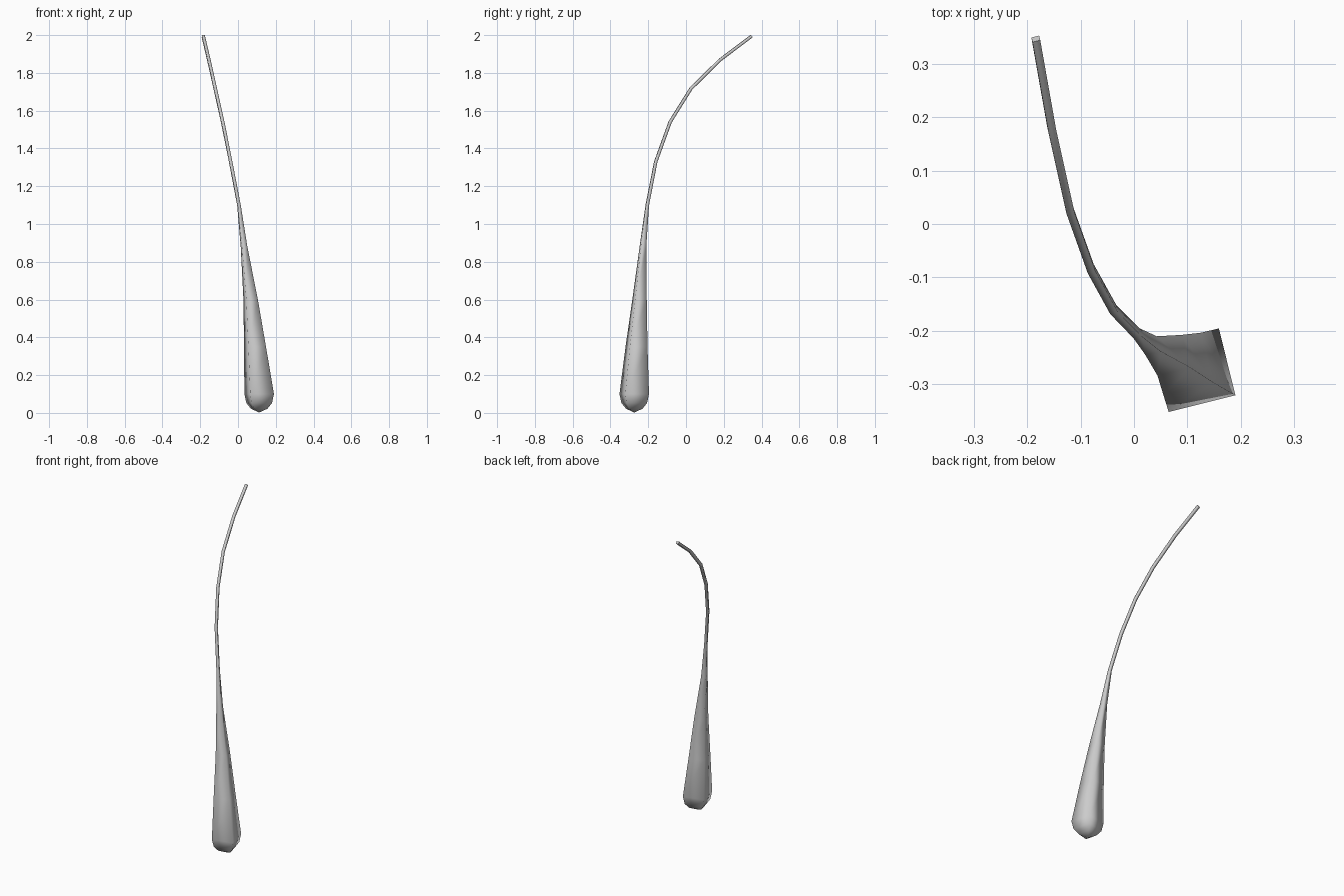
import bpy, bmesh, math
from mathutils import Vector

if "Cube" in bpy.data.objects:
    bpy.data.objects.remove(bpy.data.objects["Cube"])

# Centre path and half side of the square section, bottom to tip: x, y, z, s
stations = [
    (0.112, -0.274, 0.022, 0.036),
    (0.112, -0.274, 0.052, 0.056),
    (0.112, -0.274, 0.100, 0.0645),
    (0.090, -0.262, 0.350, 0.0480),
    (0.067, -0.246, 0.600, 0.0315),
    (0.032, -0.228, 0.880, 0.0145),
    (0.005, -0.205, 1.100, 0.0078),
    (-0.039, -0.160, 1.330, 0.0075),
    (-0.081, -0.084, 1.540, 0.0075),
    (-0.120, 0.025, 1.715, 0.0075),
    (-0.154, 0.178, 1.867, 0.0075),
    (-0.184, 0.347, 1.994, 0.0075),
]
turn = math.radians(14)
side = Vector((math.cos(turn), math.sin(turn), 0))
pts = [Vector(p[:3]) for p in stations]

bm = bmesh.new()
rings = []
for i, p in enumerate(pts):
    # Bulb sections stay level, stalk sections follow the bend
    if i < 6:
        tangent = Vector((0, 0, 1))
    else:
        tangent = pts[min(i + 1, len(pts) - 1)] - pts[i - 1]
    depth = tangent.cross(side).normalized()
    s = stations[i][3]
    rings.append([bm.verts.new(p + side * a * s + depth * b * s)
                  for a, b in ((-1, -1), (1, -1), (1, 1), (-1, 1))])

for lower, upper in zip(rings, rings[1:]):
    for k in range(4):
        n = (k + 1) % 4
        bm.faces.new((lower[k], lower[n], upper[n], upper[k]))

# Rounded base point and flat tip
base = bm.verts.new((0.112, -0.274, 0.002))
for k in range(4):
    bm.faces.new((base, rings[0][(k + 1) % 4], rings[0][k]))
tip = bm.faces.new(rings[-1])
bmesh.ops.recalc_face_normals(bm, faces=bm.faces[:])
for f in bm.faces:
    f.smooth = True
tip.smooth = False
for e in tip.edges:
    e.smooth = False

mesh = bpy.data.meshes.new("curved_stalk")
bm.to_mesh(mesh)
bm.free()
bpy.context.collection.objects.link(bpy.data.objects.new("curved_stalk", mesh))
